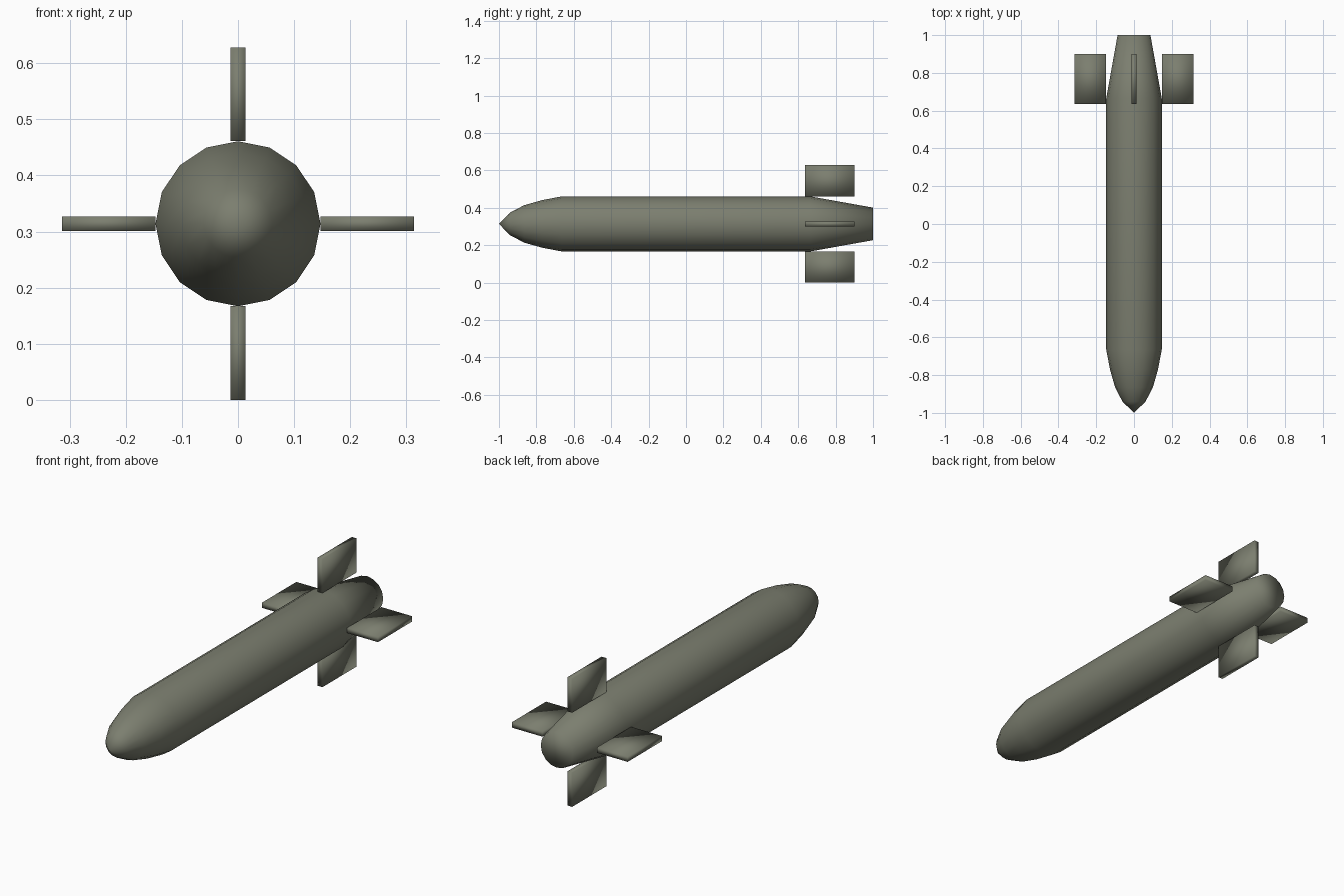
import bpy, bmesh
from math import cos, sin, pi
from mathutils import Matrix

if "Cube" in bpy.data.objects:
    bpy.data.objects.remove(bpy.data.objects["Cube"])

AXIS_Z = 0.314   # height of the centre line
RADIUS = 0.147
SIDES = 16

olive = bpy.data.materials.new("olive_paint")
olive.diffuse_color = (0.20, 0.21, 0.16, 1)
olive.use_nodes = True
olive.node_tree.nodes["Principled BSDF"].inputs["Base Color"].default_value = olive.diffuse_color


def make_object(name, bm):
    bmesh.ops.recalc_face_normals(bm, faces=bm.faces)
    for f in bm.faces:
        f.smooth = True
    mesh = bpy.data.meshes.new(name)
    bm.to_mesh(mesh)
    bm.free()
    mesh.materials.append(olive)
    ob = bpy.data.objects.new(name, mesh)
    ob.location.z = AXIS_Z
    bpy.context.collection.objects.link(ob)
    return ob


# Body: pointed nose, straight tube, tapered tail with a flat end
profile = [(-0.94, 0.061), (-0.865, 0.100), (-0.77, 0.127),
           (-0.665, RADIUS), (0.665, RADIUS), (1.0, 0.087)]
bm = bmesh.new()
tip = bm.verts.new((0, -1, 0))
rings = [[bm.verts.new((r * cos(2 * pi * i / SIDES), y, r * sin(2 * pi * i / SIDES)))
          for i in range(SIDES)] for y, r in profile]
for i in range(SIDES):
    j = (i + 1) % SIDES
    bm.faces.new((tip, rings[0][i], rings[0][j]))
    for a, b in zip(rings, rings[1:]):
        bm.faces.new((a[i], b[i], b[j], a[j]))
bm.faces.new(rings[-1])
make_object("body", bm)

# Four tail fins around the centre line
FIN_Y0, FIN_Y1, FIN_THICK = 0.635, 0.90, 0.026
for k, side in enumerate(("right", "top", "left", "bottom")):
    bm = bmesh.new()
    bmesh.ops.create_cube(bm, size=1)
    bm.transform(Matrix.Rotation(-k * pi / 2, 4, 'Y')
                 @ Matrix.Translation(((RADIUS + AXIS_Z) / 2, (FIN_Y0 + FIN_Y1) / 2, 0))
                 @ Matrix.Diagonal((AXIS_Z - RADIUS, FIN_Y1 - FIN_Y0, FIN_THICK, 1)))
    make_object(side + "_fin", bm)
